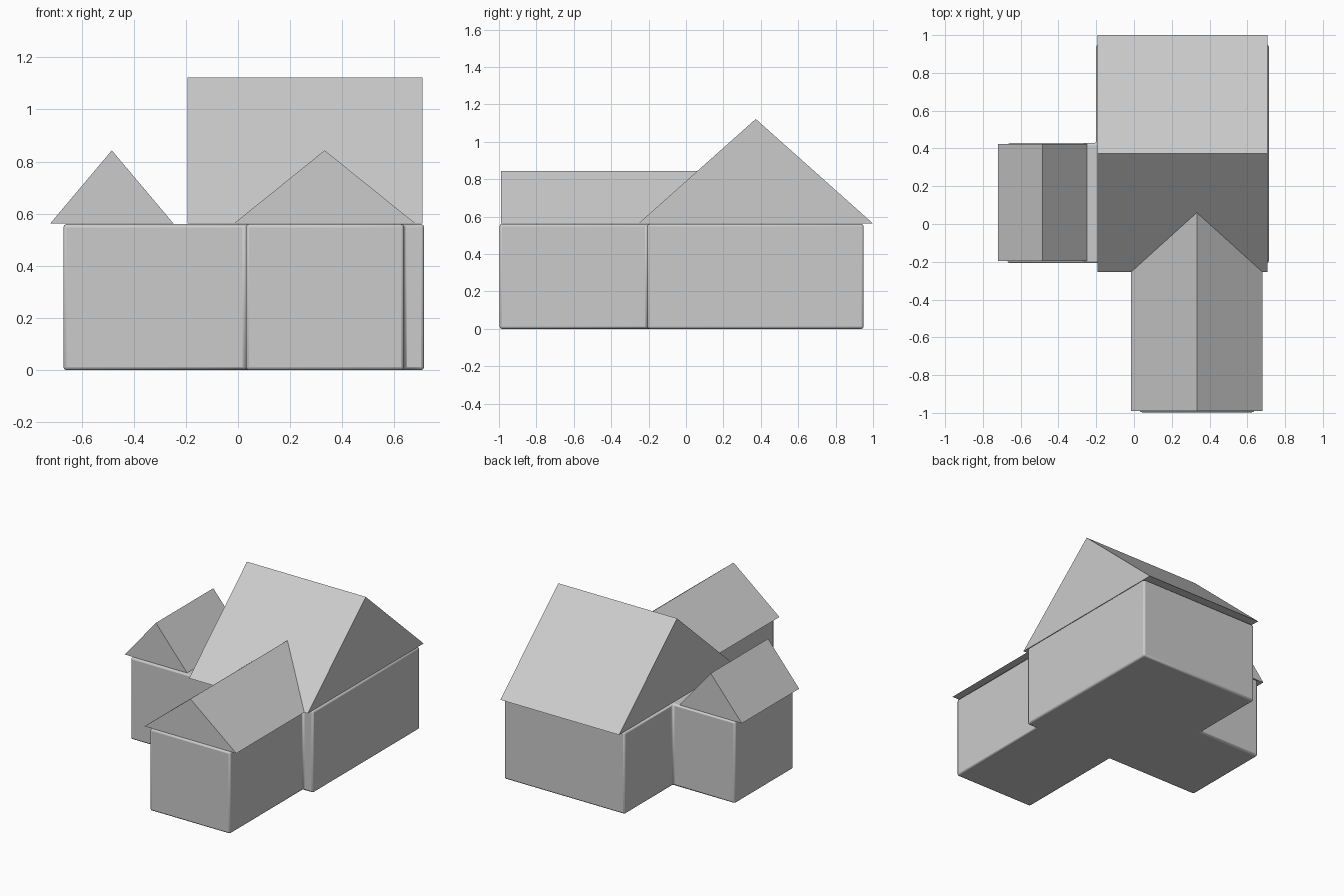
import bpy, bmesh
from mathutils import Matrix

if "Cube" in bpy.data.objects:
    bpy.data.objects.remove(bpy.data.objects["Cube"])

WALL_H, ROOF_Z = 0.56, 0.563


def extrude(name, profile, vec):
    """Closed solid from a planar outline swept along a vector."""
    bm = bmesh.new()
    face = bm.faces.new([bm.verts.new(p) for p in profile])
    res = bmesh.ops.extrude_face_region(bm, geom=[face], use_keep_orig=True)
    verts = [g for g in res["geom"] if isinstance(g, bmesh.types.BMVert)]
    bmesh.ops.translate(bm, verts=verts, vec=vec)
    bmesh.ops.recalc_face_normals(bm, faces=bm.faces)
    mesh = bpy.data.meshes.new(name)
    bm.to_mesh(mesh)
    bm.free()
    obj = bpy.data.objects.new(name, mesh)
    bpy.context.collection.objects.link(obj)
    return obj


def gable_roof(name, x0, x1, y0, y1, top, ridge_along_x=False):
    if ridge_along_x:
        tri = [(x0, y0, ROOF_Z), (x0, y1, ROOF_Z), (x0, (y0 + y1) / 2, top)]
        return extrude(name, tri, (x1 - x0, 0, 0))
    tri = [(x0, y0, ROOF_Z), (x1, y0, ROOF_Z), ((x0 + x1) / 2, y0, top)]
    return extrude(name, tri, (0, y1 - y0, 0))


# Walls: one footprint with softly rounded edges
footprint = [(-0.67, -0.207), (0.03, -0.207), (0.03, -0.997), (0.637, -0.997),
             (0.637, -0.207), (0.714, -0.207), (0.714, 0.95), (-0.2, 0.95),
             (-0.2, 0.428), (-0.67, 0.428)]
walls = extrude("house_walls", [(x, y, 0) for x, y in footprint], (0, 0, WALL_H))
bevel = walls.modifiers.new("soft_edges", 'BEVEL')
bevel.width = 0.012
bevel.segments = 2
bpy.context.view_layer.objects.active = walls
walls.select_set(True)
bpy.ops.object.shade_smooth_by_angle()

# Roofs
gable_roof("main_roof", -0.193, 0.707, -0.254, 1.0, 1.122, ridge_along_x=True)
gable_roof("front_wing_roof", -0.015, 0.68, -0.99, 0.22, 0.843)
gable_roof("side_wing_roof", -0.72, -0.248, -0.197, 0.424, 0.843)
